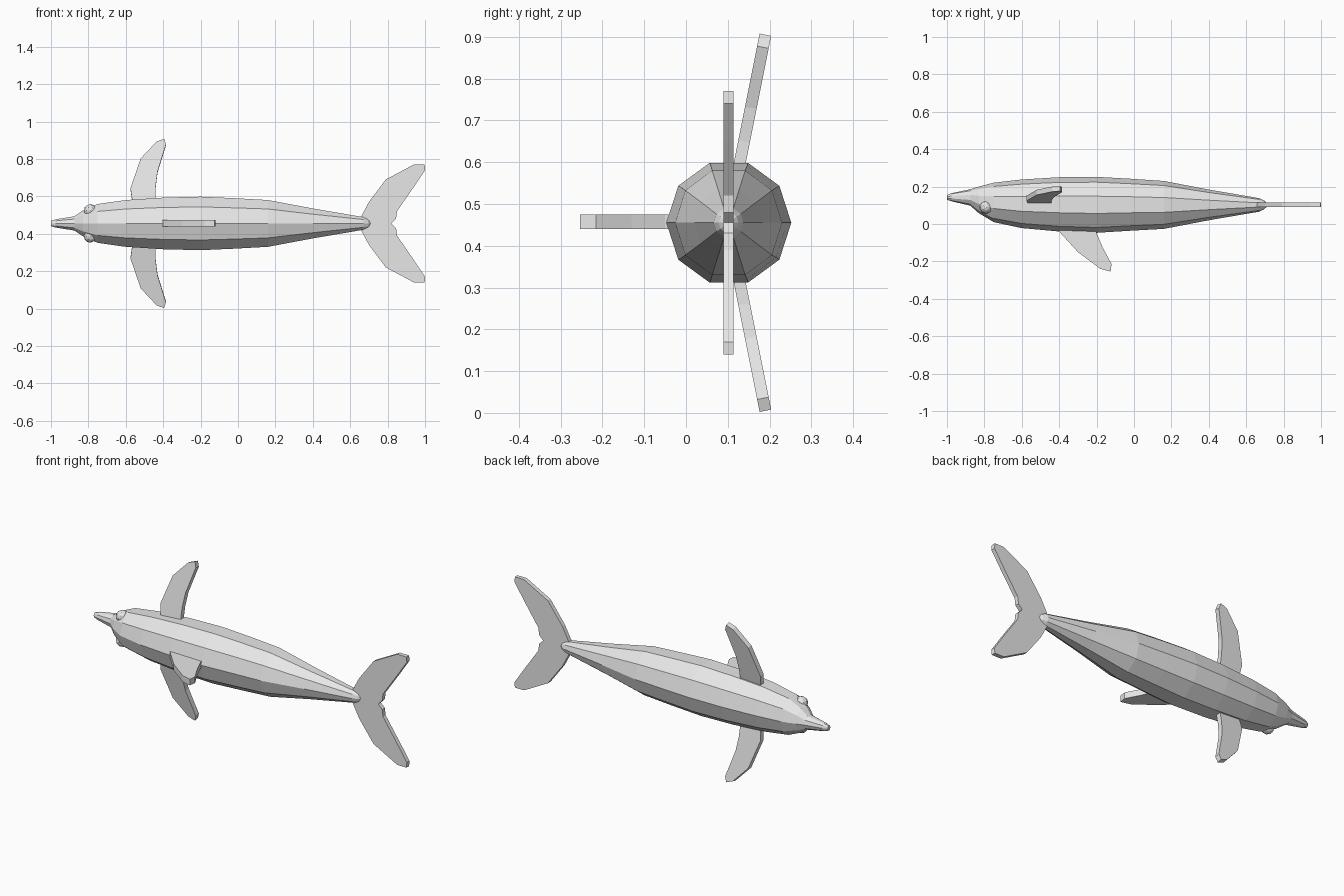
import bpy, bmesh, math
from mathutils import Vector

if "Cube" in bpy.data.objects:
    bpy.data.objects.remove(bpy.data.objects["Cube"])

MID_Y, MID_Z = 0.102, 0.455   # long axis of the body
SIDES = 10

grey = bpy.data.materials.new("light grey")
grey.use_nodes = True
grey.diffuse_color = (0.8, 0.8, 0.8, 1)
grey.node_tree.nodes["Principled BSDF"].inputs["Base Color"].default_value = (0.8, 0.8, 0.8, 1)


def finish(name, bm):
    bmesh.ops.recalc_face_normals(bm, faces=bm.faces)
    mesh = bpy.data.meshes.new(name)
    bm.to_mesh(mesh)
    bm.free()
    mesh.materials.append(grey)
    obj = bpy.data.objects.new(name, mesh)
    bpy.context.collection.objects.link(obj)
    return obj


def plate(name, outline, place, thickness):
    """Extrude a closed outline, placed in space by a function, on both sides of its plane."""
    bm = bmesh.new()
    face = bm.faces.new([bm.verts.new(place(a, b)) for a, b in outline])
    face.normal_update()
    step = face.normal * thickness
    for v in bm.verts:
        v.co -= step / 2
    out = bmesh.ops.extrude_face_region(bm, geom=[face])
    moved = [g for g in out["geom"] if isinstance(g, bmesh.types.BMVert)]
    bmesh.ops.translate(bm, verts=moved, vec=step)
    return finish(name, bm)


# Body: ten-sided rings given as x, back y, belly y, half width
rings = [
    (-1.0, 0.130, 0.154, 0.014), (-0.975, 0.121, 0.165, 0.022),
    (-0.875, 0.098, 0.186, 0.038), (-0.83, 0.058, 0.200, 0.068),
    (-0.75, 0.010, 0.221, 0.104), (-0.60, -0.022, 0.238, 0.125),
    (-0.40, -0.040, 0.250, 0.138), (-0.20, -0.047, 0.252, 0.143),
    (-0.02, -0.036, 0.242, 0.135), (0.16, -0.026, 0.230, 0.125),
    (0.40, 0.020, 0.184, 0.080), (0.67, 0.066, 0.138, 0.034),
    (0.695, 0.078, 0.126, 0.024), (0.71, 0.092, 0.112, 0.010),
]
bm = bmesh.new()
loops = []
for x, back, belly, half in rings:
    cy, ry = (back + belly) / 2, (belly - back) / 2
    rz = half / math.sin(math.radians(72))
    angles = [math.tau * i / SIDES for i in range(SIDES)]
    loops.append([bm.verts.new((x, cy + ry * math.cos(t), MID_Z + rz * math.sin(t)))
                  for t in angles])
for a, b in zip(loops, loops[1:]):
    for i in range(SIDES):
        j = (i + 1) % SIDES
        bm.faces.new((a[i], a[j], b[j], b[i]))
bm.faces.new(loops[0])
bm.faces.new(loops[-1])
finish("body", bm)

# Flippers: outline as x and distance from the midline, swept towards the belly
flipper = [(-0.56, 0.08), (-0.575, 0.185), (-0.52, 0.345), (-0.435, 0.435),
           (-0.395, 0.45), (-0.385, 0.42), (-0.43, 0.275), (-0.44, 0.195), (-0.44, 0.08)]
for name, side in (("upper_flipper", 1), ("lower_flipper", -1)):
    plate(name, flipper,
          lambda x, d: Vector((x, 0.1 + 0.2 * d, MID_Z + side * d)), 0.028)

# Tail flukes: one half outline mirrored across the midline
fluke = [(0.655, 0.03), (0.70, 0.115), (0.79, 0.235), (0.94, 0.315), (0.998, 0.315),
         (1.0, 0.285), (0.94, 0.195), (0.85, 0.065), (0.845, 0.025)]
outline = fluke + [(0.82, 0)] + [(x, -d) for x, d in reversed(fluke)]
plate("tail_flukes", outline, lambda x, d: Vector((x, MID_Y, MID_Z + d)), 0.024)

# Dorsal fin: outline as x and y
dorsal = [(-0.44, 0.02), (-0.40, -0.04), (-0.30, -0.15), (-0.18, -0.24), (-0.125, -0.254),
          (-0.12, -0.215), (-0.165, -0.13), (-0.20, -0.05), (-0.21, 0.02)]
plate("dorsal_fin", dorsal, lambda x, y: Vector((x, y, MID_Z + 0.002)), 0.035)

# Eyes: small bumps on both sides of the head
for name, side in (("upper_eye", 1), ("lower_eye", -1)):
    bm = bmesh.new()
    bmesh.ops.create_icosphere(bm, subdivisions=2, radius=0.035)
    eye = finish(name, bm)
    eye.location = (-0.79, 0.09, MID_Z + side * 0.068)
